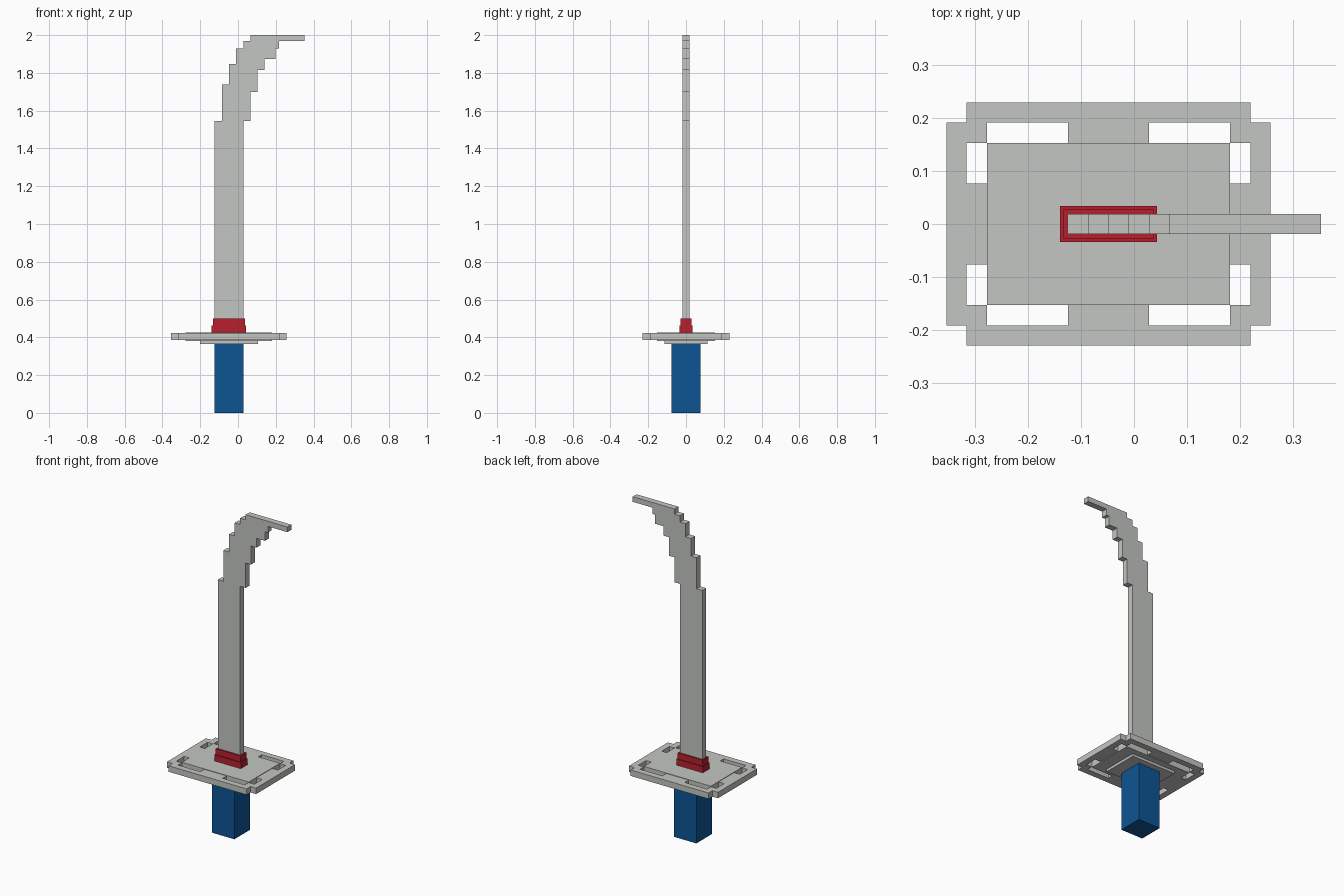
import bpy, bmesh
from mathutils import Vector

if "Cube" in bpy.data.objects:
    bpy.data.objects.remove(bpy.data.objects["Cube"])

U = 0.0382            # basic block size
CX = -0.048           # x centre of guard and grip


def material(name, rgb):
    m = bpy.data.materials.new(name)
    m.diffuse_color = (*rgb, 1)
    m.use_nodes = True
    m.node_tree.nodes["Principled BSDF"].inputs["Base Color"].default_value = m.diffuse_color
    return m


GREY = material("light_grey", (0.552, 0.565, 0.539))
RED = material("red", (0.479, 0.0144, 0.0273))
BLUE = material("blue", (0.004, 0.089, 0.296))


def finish(name, bm, mat):
    bmesh.ops.recalc_face_normals(bm, faces=bm.faces[:])
    mesh = bpy.data.meshes.new(name)
    bm.to_mesh(mesh)
    bm.free()
    mesh.materials.append(mat)
    ob = bpy.data.objects.new(name, mesh)
    bpy.context.collection.objects.link(ob)
    return ob


def extrude(bm, faces, vec):
    geo = bmesh.ops.extrude_face_region(bm, geom=faces)["geom"]
    bmesh.ops.translate(bm, vec=vec, verts=[g for g in geo if isinstance(g, bmesh.types.BMVert)])


def box(name, half_x, half_y, z0, z1, mat):
    bm = bmesh.new()
    bmesh.ops.create_cube(bm, size=1)
    for v in bm.verts:
        v.co = Vector((CX + 2 * half_x * v.co.x, 2 * half_y * v.co.y,
                       (z0 + z1) / 2 + (z1 - z0) * v.co.z))
    return finish(name, bm, mat)


# Grip and the step under the guard
box("grip", 2 * U, 2 * U, 0, 0.366, BLUE)
box("guard_lower_step", 4 * U, 3 * U, 0.365, 0.384, GREY)

# Pierced guard: a 16 x 12 block grid with corners and slots left out
bm = bmesh.new()
for i in range(-8, 8):
    for j in range(-6, 6):
        a = i if i >= 0 else -i - 1
        b = j if j >= 0 else -j - 1
        corner = a == 7 and b == 5
        long_slot = b == 4 and 2 <= a <= 5
        short_slot = a == 6 and 2 <= b <= 3
        if corner or long_slot or short_slot:
            continue
        bm.faces.new([bm.verts.new((CX + (i + dx) * U, (j + dy) * U, 0.385))
                      for dx, dy in ((0, 0), (1, 0), (1, 1), (0, 1))])
bmesh.ops.remove_doubles(bm, verts=bm.verts[:], dist=0.001)
extrude(bm, bm.faces[:], (0, 0, 0.037))
finish("guard_frame", bm, GREY)

# Slightly raised middle of the guard
box("guard_plate", 6 * U, 4 * U, 0.381, 0.425, GREY)

# Two-tier collar at the blade root
box("collar_lower", 0.091, 0.034, 0.424, 0.463, RED)
box("collar_upper", 0.085, 0.028, 0.463, 0.5, RED)

# Stepped, forward-curving blade: x of each riser and the height it climbs to
back_steps = [(-0.125, 1.546), (-0.086, 1.738), (-0.048, 1.848),
              (-0.010, 1.929), (0.028, 1.968), (0.066, 2.0)]
edge_steps = [(0.028, 1.546), (0.066, 1.70), (0.102, 1.815),
              (0.140, 1.873), (0.198, 1.929), (0.218, 1.968), (0.352, 2.0)]


def risers(steps):
    z = 0.424
    pts = []
    for x, top in steps:
        pts += [(x, z), (x, top)]
        z = top
    return pts


outline = risers(back_steps) + risers(edge_steps)[::-1]
bm = bmesh.new()
face = bm.faces.new([bm.verts.new((x, -U / 2, z)) for x, z in outline])
extrude(bm, [face], (0, U, 0))
finish("blade", bm, GREY)
